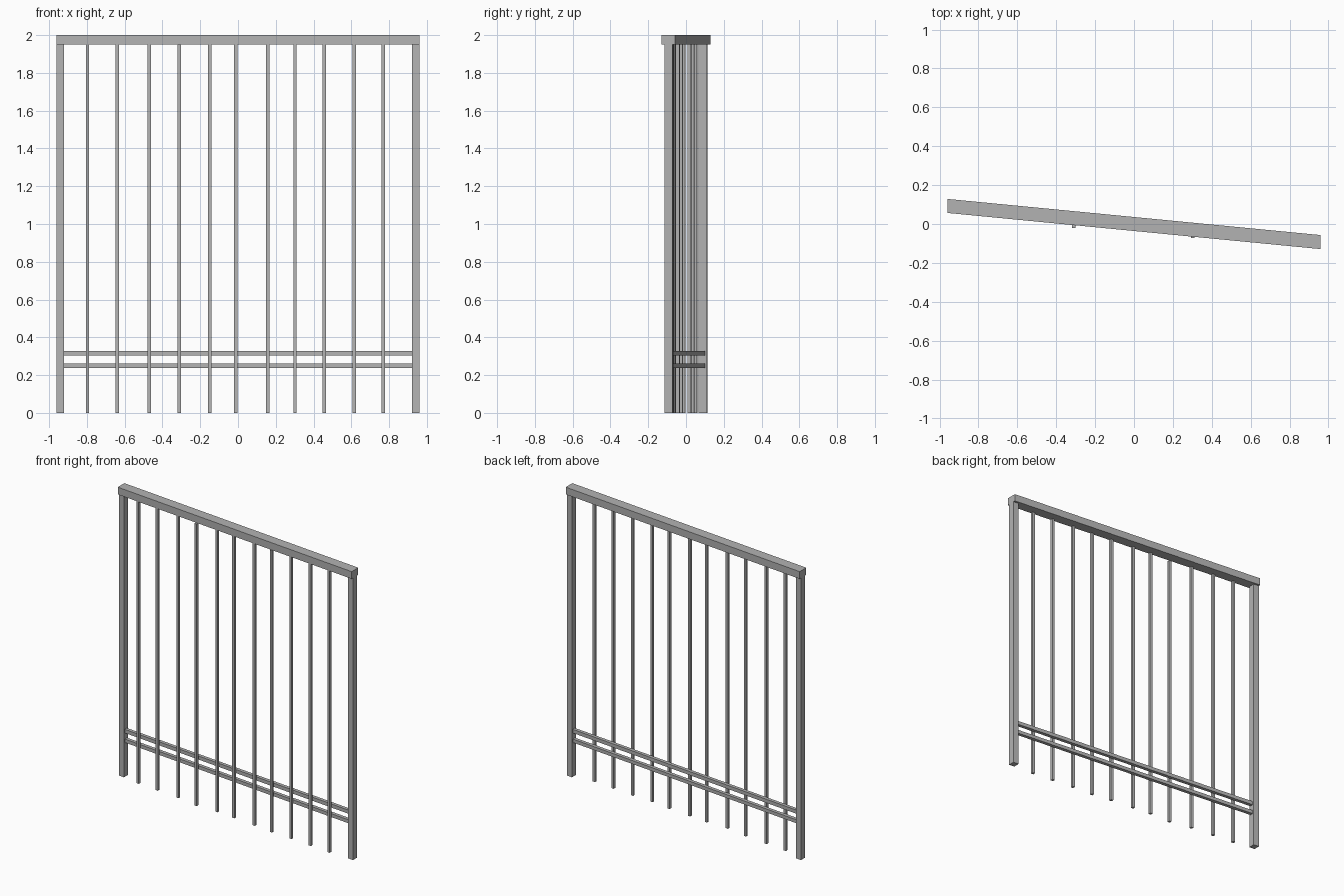
import bpy
import bmesh

SLOPE = -0.0968  # the fence line drifts toward the front as x grows

cube = bpy.data.objects.get("Cube")
if cube:
    bpy.data.objects.remove(cube, do_unlink=True)

grey = bpy.data.materials.new("plain_grey")
grey.use_nodes = True
colour = (0.45, 0.45, 0.45, 1)
grey.diffuse_color = colour
grey.node_tree.nodes["Principled BSDF"].inputs["Base Color"].default_value = colour


def bar(name, x0, x1, depth, z0, z1, offset=0.0):
    """Box sheared along the fence line, pushed sideways by offset."""
    bm = bmesh.new()
    bmesh.ops.create_cube(bm, size=1)
    for v in bm.verts:
        x = (x0 + x1) / 2 + v.co.x * (x1 - x0)
        y = SLOPE * x + offset + v.co.y * depth
        z = (z0 + z1) / 2 + v.co.z * (z1 - z0)
        v.co = (x, y, z)
    mesh = bpy.data.meshes.new(name)
    bm.to_mesh(mesh)
    bm.free()
    mesh.materials.append(grey)
    obj = bpy.data.objects.new(name, mesh)
    bpy.context.collection.objects.link(obj)
    return obj


# Top beam and the two end posts under it
bar("top_beam", -0.96, 0.96, 0.072, 1.95, 2.0)
bar("left_post", 0.92, 0.96, 0.044, 0, 1.95)
bar("right_post", -0.96, -0.92, 0.044, 0, 1.95)

# Pair of low rails between the posts
bar("upper_rail", -0.92, 0.92, 0.024, 0.303, 0.328)
bar("lower_rail", -0.92, 0.92, 0.024, 0.237, 0.261)

# Thin uprights in front of the rails, two set slightly forward
forward = {-0.31: -0.042, 0.302: -0.034}
centres = [-0.797, -0.64, -0.47, -0.31, -0.15, -0.012,
           0.157, 0.302, 0.457, 0.616, 0.77]
for i, x in enumerate(centres):
    bar(f"upright_{i + 1}", x - 0.009, x + 0.009, 0.018, 0, 1.95,
        forward.get(x, -0.027))
